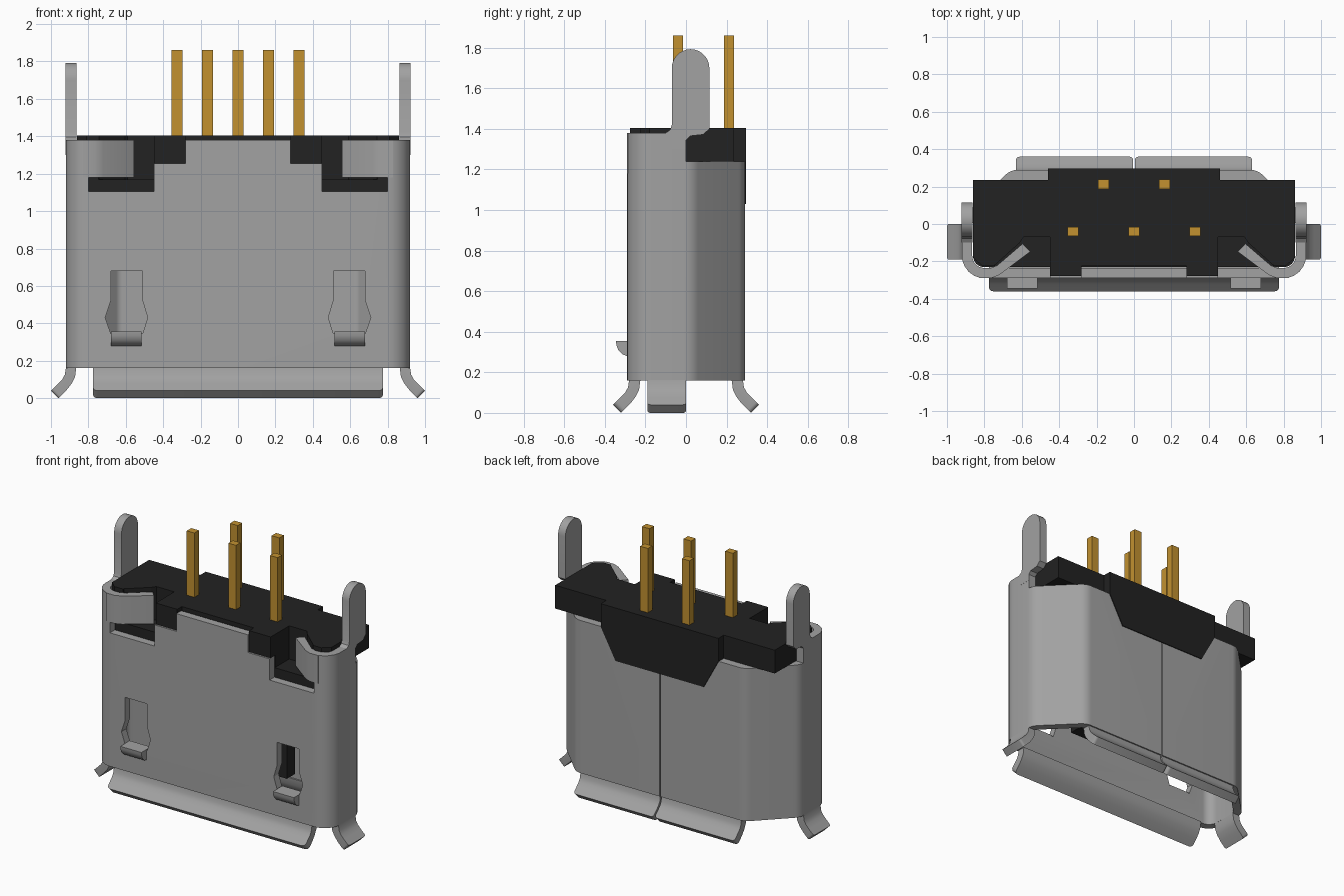
import bpy, bmesh, math
from mathutils import Vector

if "Cube" in bpy.data.objects:
    bpy.data.objects.remove(bpy.data.objects["Cube"])


def material(name, col):
    m = bpy.data.materials.new(name)
    m.use_nodes = True
    m.diffuse_color = (*col, 1)
    b = next(n for n in m.node_tree.nodes if n.type == 'BSDF_PRINCIPLED')
    b.inputs["Base Color"].default_value = (*col, 1)
    b.inputs["Roughness"].default_value = 0.6
    return m


STEEL = material("steel_grey", (0.36, 0.36, 0.36))
BLACK = material("black_plastic", (0.016, 0.016, 0.016))
GOLD = material("gold_contact", (0.54, 0.285, 0.03))


def prism(name, pts, axis, a, b, mat, bevel_tip=0):
    """Extrude a 2D outline along an axis from a to b."""
    place = {'x': lambda u, v, w: (w, u, v),
             'y': lambda u, v, w: (u, w, v),
             'z': lambda u, v, w: (u, v, w)}[axis]
    bm = bmesh.new()
    lo = [bm.verts.new(place(u, v, a)) for u, v in pts]
    hi = [bm.verts.new(place(u, v, b)) for u, v in pts]
    n = len(pts)
    bm.faces.new(lo)
    bm.faces.new(hi)
    for i in range(n):
        j = (i + 1) % n
        bm.faces.new((lo[i], lo[j], hi[j], hi[i]))
    if bevel_tip:  # round the two free corners of a bent lip
        k = n // 2
        edges = [bm.edges.get((r[k - 1], r[k])) for r in (lo, hi)]
        bmesh.ops.bevel(bm, geom=edges, offset=bevel_tip, segments=4,
                        profile=0.5, affect='EDGES')
    bmesh.ops.recalc_face_normals(bm, faces=bm.faces)
    me = bpy.data.meshes.new(name)
    bm.to_mesh(me)
    bm.free()
    me.materials.append(mat)
    ob = bpy.data.objects.new(name, me)
    bpy.context.collection.objects.link(ob)
    return ob


def box(name, x0, x1, y0, y1, z0, z1, mat):
    return prism(name, [(x0, y0), (x1, y0), (x1, y1), (x0, y1)], 'z', z0, z1, mat)


def cut(target, cutter):
    """Subtract the cutter and discard it."""
    m = target.modifiers.new("cut", 'BOOLEAN')
    m.operation = 'DIFFERENCE'
    m.solver = 'EXACT'
    m.object = cutter
    bpy.context.view_layer.objects.active = target
    bpy.ops.object.modifier_apply(modifier=m.name)
    bpy.data.objects.remove(cutter)


def rounded(pts, radii, steps=6):
    """Round the corners of a 2D outline."""
    out = []
    for i, p in enumerate(pts):
        p = Vector(p)
        u = (Vector(pts[i - 1]) - p).normalized()
        v = (Vector(pts[(i + 1) % len(pts)]) - p).normalized()
        half = u.angle(v) / 2
        d = radii[i] / math.tan(half)
        a, b = p + u * d, p + v * d
        c = p + (u + v).normalized() * (radii[i] / math.sin(half))
        for k in range(steps + 1):
            q = (a.lerp(b, k / steps) - c).normalized() * radii[i] + c
            out.append(tuple(q))
    return out


def section(inset):
    """Shell outline: square front corners, slanted back corners."""
    x, f, b = 0.92 - inset, -0.29 + inset, 0.29 - inset
    k = inset * math.tan(math.radians(22.5))
    right = [(x, f), (x, 0.03 - k), (0.66 - k, b)]
    pts = right + [(-px, py) for px, py in reversed(right)]
    r = [0.12 - inset, 0.1 - inset, 0.1 - inset]
    return rounded(pts, r + r[::-1])


def mirror(pts, s):
    return [(s * u, v) for u, v in pts]


T = 0.055
# Metal shell: open tube
shell = prism("shell", section(0), 'z', 0.16, 1.38, STEEL)
cut(shell, prism("c", section(T), 'z', 0, 2, STEEL))
# Back cut-out for the plastic and the folded seam
cut(shell, prism("c", [(-1.2, 1.24), (-0.45, 1.24), (-0.345, 1.03), (0.345, 1.03),
                       (0.45, 1.24), (1.2, 1.24), (1.2, 1.6), (-1.2, 1.6)],
                 'y', 0.0, 0.5, STEEL))
cut(shell, box("c", -0.004, 0.004, 0.27, 0.4, 0, 1.2, STEEL))
window = [(0.51, 0.68), (0.68, 0.68), (0.68, 0.52), (0.71, 0.43), (0.68, 0.345),
          (0.51, 0.345), (0.483, 0.43), (0.51, 0.52)]
step = [(0.28, 1.5), (0.28, 1.255), (0.45, 1.255), (0.45, 1.105), (0.80, 1.105), (0.80, 1.5)]
for s in (1, -1):
    for outline in (window, step):
        cut(shell, prism("c", mirror(outline, s), 'y', -0.5, -0.18, STEEL))
metal = [shell]

# Curved lips around the mouth (distance outward, height)
lip = [(0, 0.162), (0.006, 0.125), (0.02, 0.1), (0.042, 0.077), (0.08, 0.04),
       (0.04, 0.0), (-0.005, 0.045), (-0.032, 0.08), (-0.049, 0.115), (-0.055, 0.162)]
metal.append(prism("front_lip", [(-0.28 - o, z) for o, z in lip], 'x',
                   -0.775, 0.775, STEEL, 0.025))
hook = [(0.83, -0.29), (0.765, -0.29), (0.72, -0.272), (0.555, -0.148), (0.595, -0.105),
        (0.732, -0.222), (0.765, -0.235), (0.83, -0.235)]
arc = [(0.0225 + 0.0925 * math.cos(math.pi * i / 14), 1.70 + 0.0925 * math.sin(math.pi * i / 14))
       for i in range(15)]
tab = arc + [(-0.07, 1.42), (-0.078, 1.395), (-0.1, 1.38), (-0.1, 1.3), (0.0, 1.3),
             (0.0, 1.345), (0.02, 1.365), (0.085, 1.372), (0.115, 1.40)]
bump = [(-0.345, 0.355), (-0.24, 0.355), (-0.24, 0.28), (-0.29, 0.28), (-0.313, 0.288),
        (-0.333, 0.308), (-0.343, 0.333)]
for s, side in ((1, "left"), (-1, "right")):
    metal += [
        prism("back_lip_" + side, [(0.28 + o, z) for o, z in lip], 'x',
              s * 0.005, s * 0.63, STEEL, 0.02),
        prism("side_lip_" + side, [(s * (0.92 + o), z) for o, z in lip], 'y',
              -0.19, 0.0, STEEL, 0.015),
        prism("retaining_hook_" + side, mirror(hook, s), 'z', 1.18, 1.38, STEEL),
        prism("mounting_tab_" + side, tab, 'x', s * 0.864, s * 0.921, STEEL),
        prism("latch_bump_" + side, bump, 'x', s * 0.515, s * 0.68, STEEL)]

# Plastic insert: core, flange, ears, back plate and tongue
core = prism("insert_core", section(T + 0.004), 'z', 1.03, 1.24, BLACK)
half = [(0.81, -0.225), (0.86, -0.18), (0.86, 0.235)]
flange = prism("insert_flange", half + mirror(half[::-1], -1), 'z', 1.2401, 1.405, BLACK)
pocket = [(0.45, -0.4), (0.45, -0.07), (0.59, -0.07), (0.61, -0.10), (0.742, -0.218), (0.78, -0.4)]
for s, side in ((1, "left"), (-1, "right")):
    for part in (core, flange):
        cut(part, prism("c", mirror(pocket, s), 'z', 1.17, 1.6, BLACK))
    x = sorted((s * 0.282, s * 0.45))
    box("insert_ear_" + side, *x, -0.277, -0.1, 1.255, 1.405, BLACK)
prism("insert_back_plate", [(-0.345, 1.03), (0.345, 1.03), (0.46, 1.24), (0.46, 1.405),
                            (-0.46, 1.405), (-0.46, 1.24)], 'y', 0.1, 0.296, BLACK)
box("tongue", -0.46, 0.46, -0.11, -0.02, 0.34, 1.1, BLACK)

# Pins in two staggered rows, with contact strips on the tongue
for i in range(5):
    x = (i - 2) * 0.163
    y = 0.212 if i % 2 else -0.04
    box(f"pin_{i + 1}", x - 0.03, x + 0.03, y - 0.025, y + 0.025, 1.3, 1.86, GOLD)
    box(f"contact_{i + 1}", x - 0.03, x + 0.03, -0.025, -0.012, 0.37, 1.05, GOLD)

# Smooth the bent metal, keep the cut edges crisp
bpy.ops.object.select_all(action='DESELECT')
for ob in metal:
    ob.select_set(True)
bpy.context.view_layer.objects.active = shell
bpy.ops.object.shade_smooth_by_angle(angle=math.radians(32))
bpy.ops.object.select_all(action='DESELECT')
